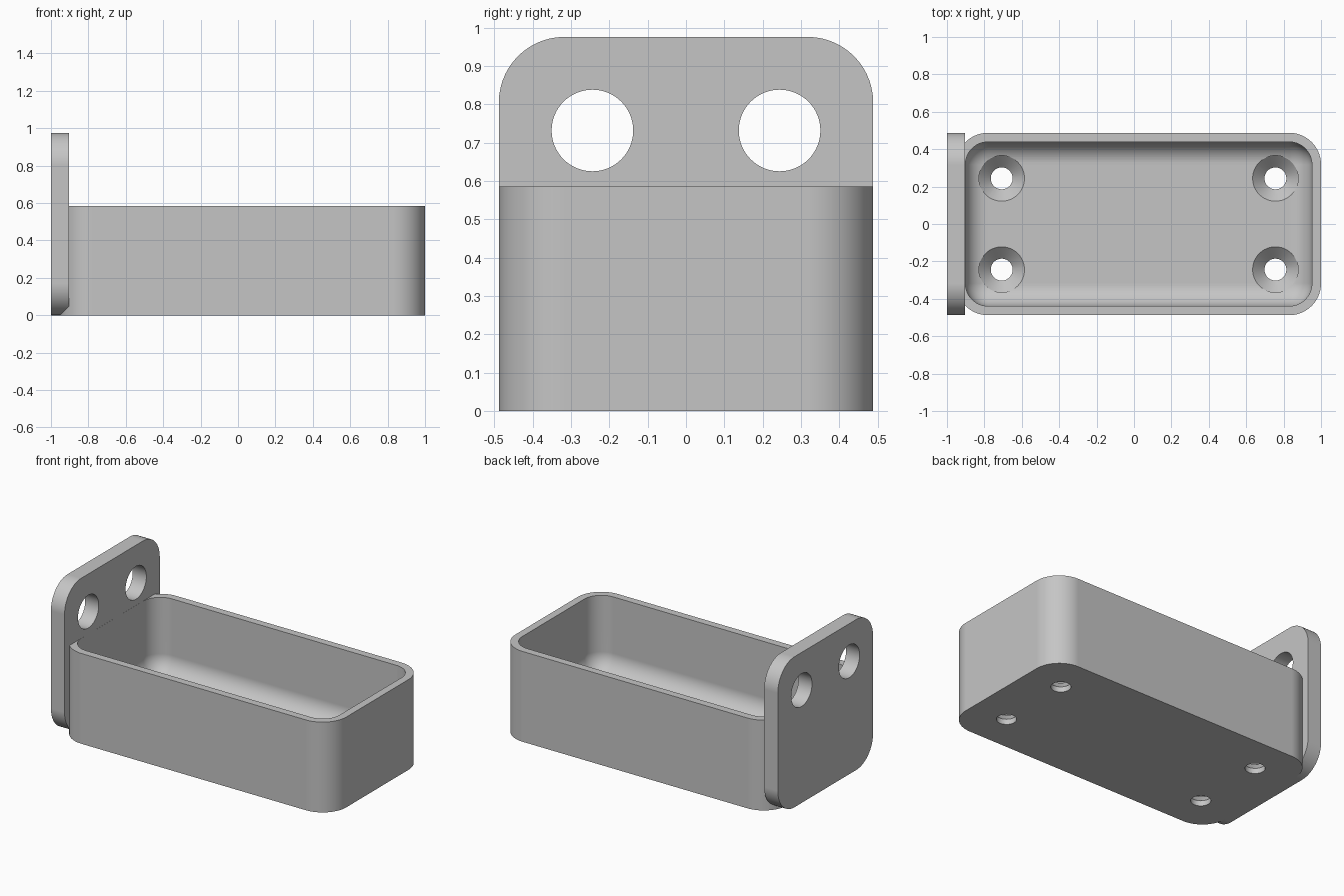
import bpy, bmesh, math
from mathutils import Matrix, Vector

cube = bpy.data.objects.get("Cube")
if cube:
    bpy.data.objects.remove(cube, do_unlink=True)

# Work in grid units: the tray is 41 long, 20 wide
U = 2 / 41
TO_WORLD = Matrix.Translation((-1, 0, 0)) @ Matrix.Scale(U, 4)

grey = bpy.data.materials.new("grey")
grey.use_nodes = True
GREY = (0.56, 0.56, 0.56, 1)
grey.diffuse_color = GREY
grey.node_tree.nodes["Principled BSDF"].inputs["Base Color"].default_value = GREY


def finish(name, bm):
    bmesh.ops.recalc_face_normals(bm, faces=bm.faces)
    bm.transform(TO_WORLD)
    mesh = bpy.data.meshes.new(name)
    bm.to_mesh(mesh)
    bm.free()
    mesh.materials.append(grey)
    ob = bpy.data.objects.new(name, mesh)
    bpy.context.collection.objects.link(ob)
    return ob


def rounded_box(name, lo, hi, radius, axis=None):
    """Box with rounded edges; only those along one axis if it is given."""
    lo, hi = Vector(lo), Vector(hi)
    bm = bmesh.new()
    bmesh.ops.create_cube(bm, size=1)
    for v in bm.verts:
        v.co = (lo + hi) / 2 + v.co * (hi - lo)
    edges = [e for e in bm.edges if axis is None
             or abs((e.verts[0].co - e.verts[1].co).normalized()[axis]) > 0.9]
    bmesh.ops.bevel(bm, geom=edges, offset=radius, segments=14, profile=0.5, affect='EDGES')
    return finish(name, bm)


def turned(name, profile, matrix, sides=48):
    """Closed solid made by turning (radius, height) points."""
    bm = bmesh.new()
    rings = [[bm.verts.new((r * math.cos(a), r * math.sin(a), z))
              for a in (math.tau * i / sides for i in range(sides))] for r, z in profile]
    for low, high in zip(rings, rings[1:]):
        for i in range(sides):
            j = (i + 1) % sides
            bm.faces.new((low[i], low[j], high[j], high[i]))
    bm.faces.new(rings[0])
    bm.faces.new(rings[-1])
    bm.transform(matrix)
    return finish(name, bm)


def boolean(target, other, operation):
    mod = target.modifiers.new(operation.lower(), 'BOOLEAN')
    mod.operation, mod.solver, mod.object = operation, 'EXACT', other
    bpy.context.view_layer.objects.active = target
    bpy.ops.object.modifier_apply(modifier=mod.name)
    bpy.data.objects.remove(other, do_unlink=True)


# Tray body joined to the upright mounting plate
tray = rounded_box("tray_with_mounting_plate", (1, -10, 0), (41, 10, 12), 3.5, axis=2)
plate = rounded_box("mounting_plate", (0, -10, 0), (2, 10, 20), 3.5, axis=0)
boolean(tray, plate, 'UNION')

# Hollow with a filleted floor, open at the top
cavity = rounded_box("cavity", (2.01, -9, 2), (40, 9, 20), 2.5)
bm = bmesh.new()
bm.from_mesh(cavity.data)
bmesh.ops.bisect_plane(bm, geom=bm.verts[:] + bm.edges[:] + bm.faces[:],
                       plane_co=(0, 0, 13 * U), plane_no=(0, 0, 1), clear_outer=True)
bmesh.ops.holes_fill(bm, edges=[e for e in bm.edges if e.is_boundary])
bm.to_mesh(cavity.data)
bm.free()
boolean(tray, cavity, 'DIFFERENCE')

# Countersunk floor holes
for x in (6, 36):
    for y in (-5, 5):
        boolean(tray, turned("floor_hole", [(1.2, -1), (1.2, 0.7), (2.5, 2), (2.5, 4)],
                             Matrix.Translation((x, y, 0))), 'DIFFERENCE')

# Round holes through the plate
for y in (-5, 5):
    place = Matrix.Translation((0, y, 15)) @ Matrix.Rotation(math.pi / 2, 4, 'Y')
    boolean(tray, turned("plate_hole", [(2.18, -1), (2.18, 3)], place, 64), 'DIFFERENCE')

# Smooth curves, crisp edges
bpy.ops.object.select_all(action='DESELECT')
tray.select_set(True)
bpy.context.view_layer.objects.active = tray
bpy.ops.object.shade_smooth_by_angle(angle=math.radians(30))
weighted = tray.modifiers.new("flat_normals", 'WEIGHTED_NORMAL')
weighted.keep_sharp = True
